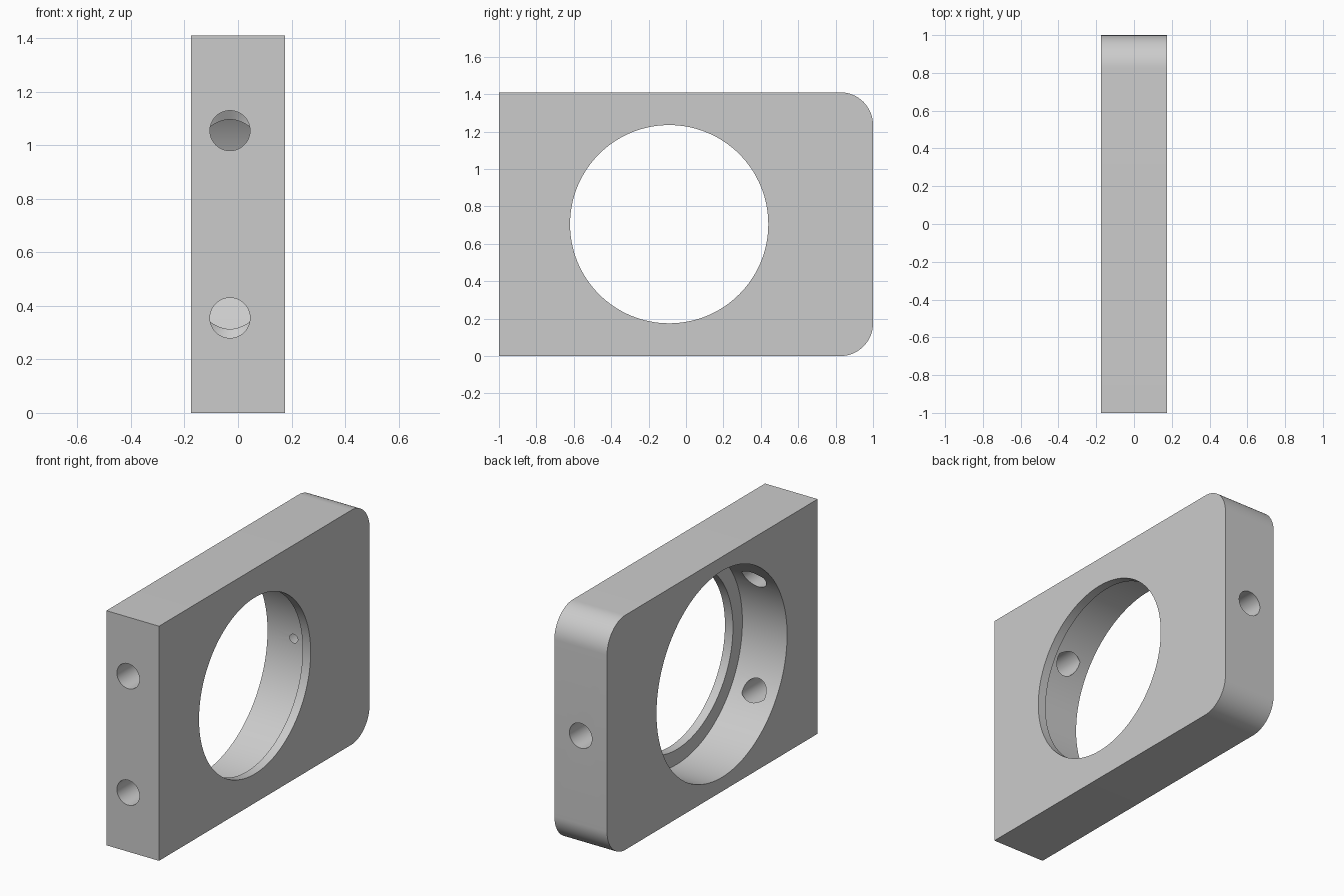
import bpy
import bmesh
from math import pi, radians
from mathutils import Matrix, Vector

cube = bpy.data.objects.get("Cube")
if cube:
    bpy.data.objects.remove(cube, do_unlink=True)

THICK, LENGTH, HEIGHT = 0.35, 2.0, 1.41
MID_Z = HEIGHT / 2
BORE_Y = -0.09
LIP = 0.053          # thickness of the retaining lip on the +x side
HOLE_R = 0.075
TIP = HOLE_R * 0.6   # length of the drill point

grey = bpy.data.materials.new("plain_grey")
grey.use_nodes = True
colour = (0.6, 0.6, 0.6, 1)
grey.diffuse_color = colour
grey.node_tree.nodes["Principled BSDF"].inputs["Base Color"].default_value = colour


def add_object(name, bm):
    bmesh.ops.recalc_face_normals(bm, faces=bm.faces)
    mesh = bpy.data.meshes.new(name)
    bm.to_mesh(mesh)
    bm.free()
    mesh.materials.append(grey)
    obj = bpy.data.objects.new(name, mesh)
    bpy.context.collection.objects.link(obj)
    return obj


def add_cone(bm, start, end, r1, r2, segments):
    """Cylinder or cone running from start to end."""
    start, end = Vector(start), Vector(end)
    axis = end - start
    turn = axis.to_track_quat('Z', 'Y').to_matrix().to_4x4()
    bmesh.ops.create_cone(bm, cap_ends=True, segments=segments, radius1=r1,
                          radius2=r2, depth=axis.length,
                          matrix=Matrix.Translation((start + end) / 2) @ turn)


def bore_cutter(name, x1, x2, radius):
    bm = bmesh.new()
    add_cone(bm, (x1, BORE_Y, MID_Z), (x2, BORE_Y, MID_Z), radius, radius, 128)
    return add_object(name, bm)


def drill_cutter(name, x, z, y_out, y_shoulder):
    """Straight drill with a pointed tip, entering along y."""
    step = 1 if y_shoulder > y_out else -1
    bm = bmesh.new()
    add_cone(bm, (x, y_out, z), (x, y_shoulder, z), HOLE_R, HOLE_R, 48)
    # draw the inner cap out to the drill point
    cap = max(bm.faces, key=lambda f: f.calc_center_median().y * step)
    tip = bmesh.ops.poke(bm, faces=[cap])["verts"][0]
    tip.co.y += step * TIP
    return add_object(name, bm)


# Plate with two rounded rear corners
bm = bmesh.new()
bmesh.ops.create_cube(bm, size=1, matrix=Matrix.Translation((0, 0, MID_Z))
                      @ Matrix.Diagonal((THICK, LENGTH, HEIGHT, 1)))
corners = [e for e in bm.edges if all(v.co.y > 0 for v in e.verts)
           and abs(e.verts[0].co.x - e.verts[1].co.x) > 0.1]
bmesh.ops.bevel(bm, geom=corners, offset=0.175, segments=16, profile=0.5,
                affect='EDGES')
plate = add_object("bored_plate", bm)

# Stepped bore, two front holes and one rear hole
cutters = [
    bore_cutter("lip_bore_cutter", -0.3, 0.3, 0.53),
    bore_cutter("main_bore_cutter", -0.3, THICK / 2 - LIP, 0.62),
    drill_cutter("lower_front_hole_cutter", -0.03, 0.355, -1.2, -0.591),
    drill_cutter("upper_front_hole_cutter", -0.03, HEIGHT - 0.355, -1.2, -0.591),
    drill_cutter("rear_hole_cutter", 0, MID_Z, 1.2, 0.559),
]
for cutter in cutters:
    cutter.hide_render = True
    mod = plate.modifiers.new(cutter.name, 'BOOLEAN')
    mod.operation = 'DIFFERENCE'
    mod.solver = 'EXACT'
    mod.object = cutter

# Apply the cuts and discard the cutters
bpy.context.view_layer.update()
graph = bpy.context.evaluated_depsgraph_get()
cut_mesh = bpy.data.meshes.new_from_object(plate.evaluated_get(graph))
plate.modifiers.clear()
plate.data = cut_mesh
for cutter in cutters:
    bpy.data.objects.remove(cutter, do_unlink=True)

# Smooth the curved walls, keep machined edges crisp
bpy.ops.object.select_all(action='DESELECT')
plate.select_set(True)
bpy.context.view_layer.objects.active = plate
bpy.ops.object.shade_smooth_by_angle(angle=radians(25))
